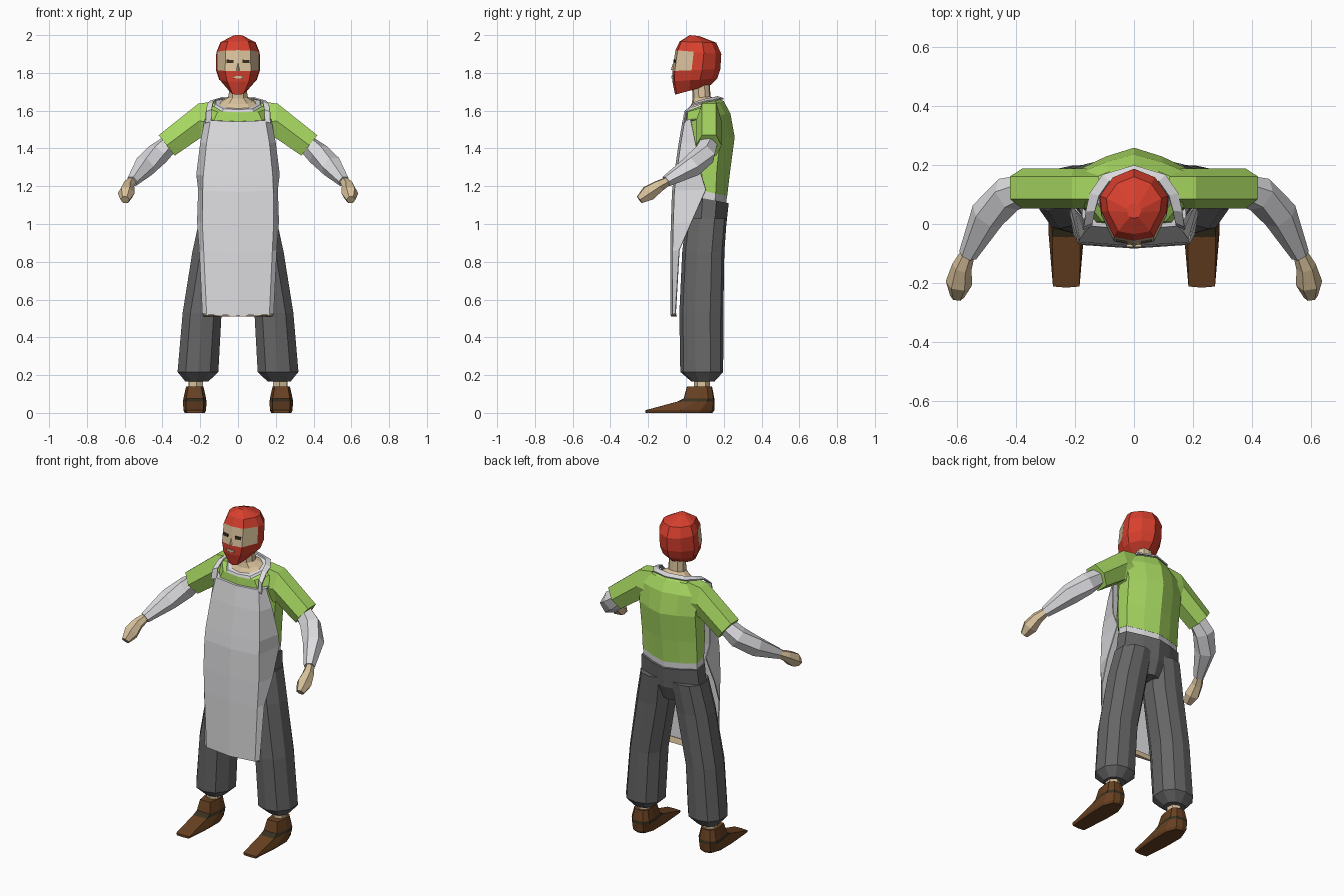
import bpy, bmesh, math
from mathutils import Vector


def material(name, rgb):
    m = bpy.data.materials.new(name)
    m.diffuse_color = (*rgb, 1)
    return m


GREEN = material("shirt green", (0.39, 0.69, 0.12))
RED = material("hair red", (0.68, 0.05, 0.027))
SKIN = material("skin", (0.70, 0.54, 0.33))
APRON = material("apron grey", (0.72, 0.72, 0.74))
WHITE = material("undershirt white", (0.72, 0.72, 0.75))
PANTS = material("trouser grey", (0.132, 0.132, 0.132))
SHOE = material("shoe brown", (0.14, 0.053, 0.016))
DARK = material("dark trim", (0.04, 0.03, 0.015))


def loft(name, rings, mats, rule=None, closed=True, thickness=0):
    """Skin a stack of equal point rings; rule(row, column) picks the material."""
    bm = bmesh.new()
    rows = [[bm.verts.new(p) for p in r] for r in rings]
    n = len(rows[0])
    for i in range(len(rows) - 1):
        for k in range(n if closed else n - 1):
            j = (k + 1) % n
            f = bm.faces.new((rows[i][k], rows[i][j], rows[i + 1][j], rows[i + 1][k]))
            if rule:
                f.material_index = rule(i, k)
    if closed:
        bm.faces.new(rows[0][::-1])
        bm.faces.new(rows[-1])
    bmesh.ops.recalc_face_normals(bm, faces=bm.faces)
    me = bpy.data.meshes.new(name)
    bm.to_mesh(me)
    bm.free()
    for m in mats:
        me.materials.append(m)
    ob = bpy.data.objects.new(name, me)
    bpy.context.collection.objects.link(ob)
    if thickness:
        mod = ob.modifiers.new("thickness", "SOLIDIFY")
        mod.thickness = thickness
        mod.offset = 0
    return ob


def half_ring(shape, zf, zb, w, yf, yb, cx=0):
    """Symmetric ring from a half outline (width share, depth share)."""
    pts = [(s * w, t) for s, t in shape]
    pts += [(-x, t) for x, t in pts[-2:0:-1]]
    return [(cx + x, yf + (yb - yf) * t, zf + (zb - zf) * t) for x, t in pts]


def tube(name, path, mat, n=6):
    """Faceted limb through (x, y, z, radius) stations."""
    c = [Vector(p[:3]) for p in path]
    rings = []
    for i, p in enumerate(path):
        d = (c[min(i + 1, len(c) - 1)] - c[max(i - 1, 0)]).normalized()
        u = d.cross(Vector((0, 0, 1))).normalized()
        v = u.cross(d)
        rings.append([c[i] + p[3] * (math.cos(a) * u + math.sin(a) * v)
                      for a in (math.tau * k / n for k in range(n))])
    return loft(name, rings, [mat])


def plate(name, x, y, z, sx, sz, mat, turn=0):
    c, s = math.cos(turn), math.sin(turn)
    ring = lambda dy: [(x + a * sx * c - dy * s, y + a * sx * s + dy * c, z + b * sz)
                       for a, b in ((-1, -0.8), (1, -0.8), (1, 0.8), (-1, 1))]
    return loft(name, [ring(-0.004), ring(0.004)], [mat])


HEAD = [(0, 0), (0.58, 0.05), (0.95, 0.40), (1, 0.62), (0.62, 0.88), (0, 1)]
BODY = [(0, 0), (0.65, 0.05), (1, 0.4), (1, 0.72), (0.5, 0.89), (0, 1)]
OCT = [(0, 0), (0.6, 0.08), (1, 0.35), (1, 0.7), (0.6, 0.94), (0, 1)]

# Head: red hair and beard with a skin band across the face
head = [(1.685, 1.735, 0.05, -0.058, 0.13), (1.755, 1.77, 0.10, -0.072, 0.165),
        (1.81, 1.82, 0.117, -0.072, 0.182), (1.92, 1.90, 0.115, -0.056, 0.187),
        (1.966, 1.96, 0.093, -0.034, 0.16), (2.0, 1.995, 0.025, 0.02, 0.07)]
loft("head", [half_ring(HEAD, *r) for r in head], [RED, SKIN],
     lambda i, k: int(i == 2 and k in (0, 1, 8, 9)))
for s in (1, -1):
    plate("eye", s * 0.042, -0.058, 1.86, 0.018, 0.010, DARK, s * 0.19)
loft("nose", [[(-0.013, -0.065, 1.812), (0, -0.08, 1.817), (0.013, -0.065, 1.812)],
              [(-0.005, -0.06, 1.85), (0, -0.069, 1.85), (0.005, -0.06, 1.85)]], [SKIN])
plate("mouth", 0, -0.073, 1.777, 0.026, 0.008, SKIN)

# Neck flaring into the upper chest
neck = [(1.597, 1.645, 0.118, 0.004, 0.17), (1.635, 1.665, 0.08, 0.03, 0.15),
        (1.665, 1.675, 0.05, 0.035, 0.13), (1.76, 1.76, 0.045, 0.03, 0.125)]
loft("neck", [half_ring(OCT, *r) for r in neck], [SKIN])

# Shirt body, neckline and white hem
shirt = [(1.195, 1.148, 0.185, 0.0, 0.218), (1.30, 1.29, 0.187, -0.02, 0.235),
         (1.46, 1.46, 0.19, -0.012, 0.258), (1.55, 1.585, 0.195, -0.006, 0.235),
         (1.59, 1.65, 0.165, -0.002, 0.20), (1.597, 1.662, 0.12, 0.003, 0.18)]
loft("shirt", [half_ring(BODY, *r) for r in shirt], [GREEN])
loft("neckline", [half_ring(BODY, 1.592, 1.655, 0.128, -0.005, 0.188),
                  half_ring(BODY, 1.606, 1.672, 0.117, 0.0, 0.177)], [WHITE])
loft("shirt_hem", [half_ring(BODY, 1.11, 1.08, 0.182, 0.0, 0.212),
                   half_ring(BODY, 1.20, 1.155, 0.184, 0.0, 0.217)], [WHITE])

# Trouser seat
seat = [(0.90, 0.90, 0.09, 0.02, 0.18), (0.99, 0.99, 0.20, -0.01, 0.213),
        (1.155, 1.11, 0.19, -0.005, 0.226)]
loft("trouser_seat", [half_ring(BODY, *r) for r in seat], [PANTS])

leg = [(0.165, 0.06, 0.03, 0.15, 0.218), (0.217, 0.108, -0.03, 0.197, 0.212),
       (0.53, 0.103, -0.035, 0.198, 0.19), (0.85, 0.108, -0.02, 0.203, 0.134),
       (1.03, 0.10, 0.0, 0.216, 0.103)]
shoe = [(0.0, 0.054, -0.215, 0.14), (0.014, 0.06, -0.215, 0.15), (0.06, 0.062, -0.045, 0.152),
        (0.077, 0.06, -0.012, 0.15), (0.14, 0.046, 0.005, 0.138)]
SOLE = [(0, 0), (0.75, 0.01), (1, 0.5), (1, 0.8), (0.6, 0.97), (0, 1)]

for s, side in ((1, "left"), (-1, "right")):
    # Legs, ankles and shoes
    loft(side + "_trouser_leg", [half_ring(OCT, z, z, w, yf, yb, s * cx)
                                 for z, w, yf, yb, cx in leg], [PANTS])
    tube(side + "_ankle", [(s * 0.225, 0.085, 0.12, 0.042),
                           (s * 0.224, 0.0851, 0.2, 0.043)], SKIN)
    loft(side + "_shoe", [half_ring(SOLE, z, z, w, yf, yb, s * 0.229)
                          for z, w, yf, yb in shoe], [SHOE, DARK],
         lambda i, k: int(i == 2))
    # Short sleeve: each station is a top and a bottom point in x, z
    rings = []
    for tx, tz, bx, bz in ((0.12, 1.65, 0.13, 1.42), (0.21, 1.637, 0.20, 1.455),
                           (0.42, 1.47, 0.335, 1.362)):
        mx, mz = (tx + bx) / 2, (tz + bz) / 2
        rings.append([(s * x, y, z) for x, y, z in (
            (tx, 0.085, tz), (tx, 0.16, tz), (mx, 0.188, mz),
            (bx, 0.16, bz), (bx, 0.085, bz), (mx, 0.052, mz))])
    loft(side + "_sleeve", rings, [GREEN])
    # Arm and hand
    tube(side + "_arm", [(s * 0.35, 0.12, 1.435, 0.05), (s * 0.425, 0.10, 1.37, 0.062),
                         (s * 0.495, 0.03, 1.305, 0.06), (s * 0.562, -0.105, 1.225, 0.032)], WHITE)
    tube(side + "_hand", [(s * 0.56, -0.095, 1.228, 0.024), (s * 0.582, -0.145, 1.2, 0.034),
                          (s * 0.592, -0.2, 1.162, 0.045), (s * 0.598, -0.246, 1.128, 0.024)], SKIN)

# Apron: rows of z, front y, front corner x, side edge x, side edge y
apron = [(0.515, -0.08, 0.165, 0.187, -0.055), (0.85, -0.08, 0.18, 0.203, -0.035),
         (1.0, -0.077, 0.187, 0.214, 0.03), (1.17, -0.071, 0.185, 0.208, 0.105),
         (1.25, -0.061, 0.182, 0.218, 0.08), (1.42, -0.037, 0.165, 0.197, 0.05),
         (1.54, -0.017, 0.145, 0.175, 0.025)]
rows = []
for z, yf, xc, xs, ys in apron:
    half = [(xs, ys, z + 0.012), (xc, yf + 0.012, z + 0.006)]
    rows.append(half + [(0, yf, z)] + [(-x, y, h) for x, y, h in half[::-1]])
# Top flap folds back onto the chest
rows.append([(x, max(y, 0.0) + 0.03, z + 0.002) for x, y, z in rows[-1]])
loft("apron", rows, [APRON], closed=False, thickness=0.006)

# Tan lining closing the apron's bottom fold
fold = [[(x, y, z - 0.003) for x, y, z in rows[0]],
        [(x * 0.97, -0.05, 0.512) for x, y, z in rows[0]],
        [(x * 0.97, -0.058, 0.545) for x, y, z in rows[0]]]
loft("apron_bottom_fold", fold, [SKIN], closed=False, thickness=0.004)

# Neck strap: ribbon over both shoulders and behind the neck
strap = [(0.158, -0.01, 1.54), (0.155, 0.0, 1.60), (0.147, 0.045, 1.64),
         (0.133, 0.10, 1.655), (0.095, 0.155, 1.665), (0, 0.182, 1.67)]
strap += [(-x, y, z) for x, y, z in strap[-2::-1]]
ribbon = []
for x, y, z in strap:
    d = Vector((x, y - 0.06, 0)).normalized() * 0.016
    ribbon.append([(x - d.x, y - d.y, z + 0.003), (x + d.x, y + d.y, z - 0.007)])
loft("apron_strap", ribbon, [APRON], closed=False, thickness=0.008)
